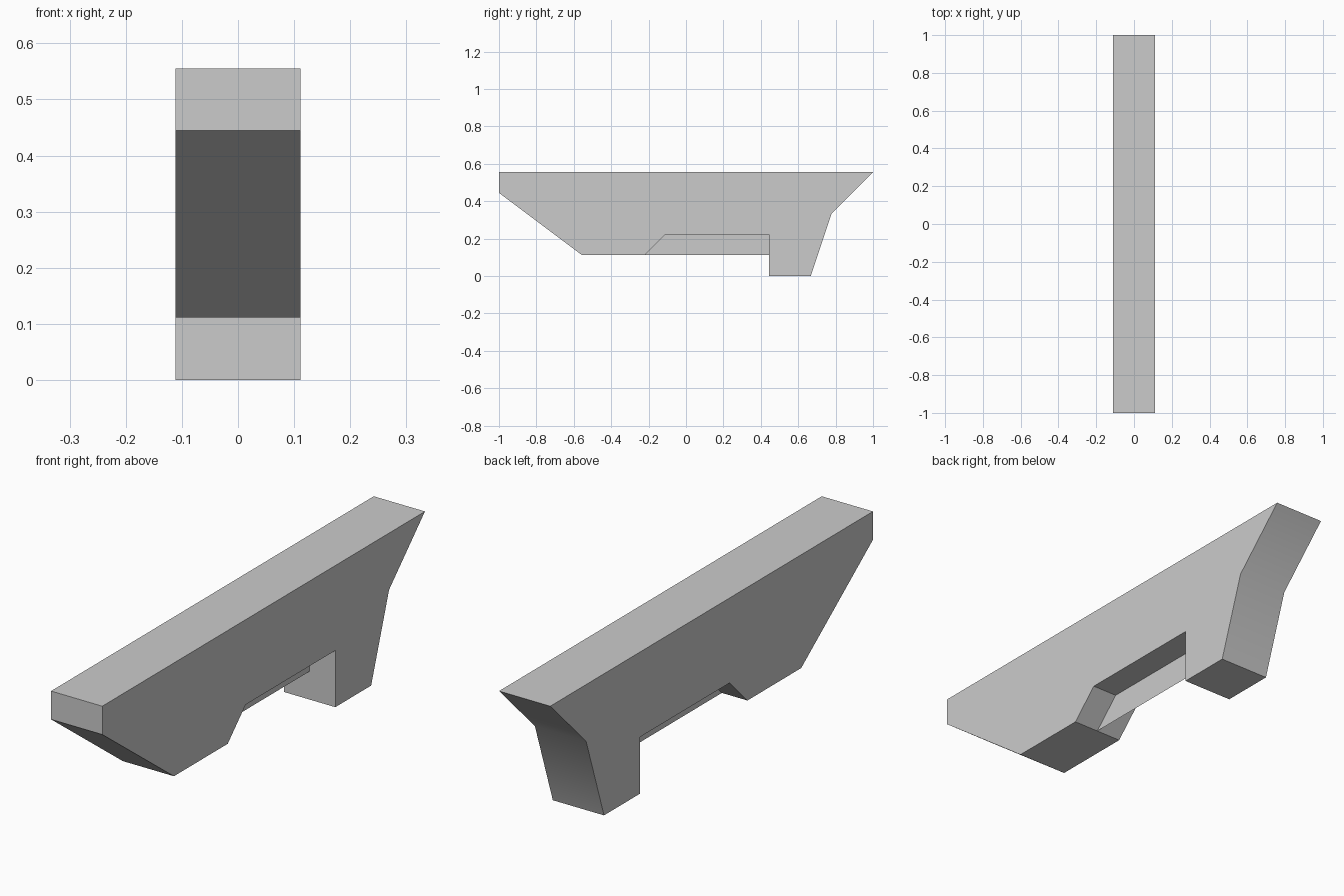
import bpy
import bmesh
from math import radians
from mathutils import Vector

cube = bpy.data.objects.get("Cube")
if cube:
    bpy.data.objects.remove(cube, do_unlink=True)

# One plain grey for everything
grey = bpy.data.materials.new("light_grey")
grey.use_nodes = True
colour = (0.6, 0.6, 0.6, 1)
grey.diffuse_color = colour
grey.node_tree.nodes["Principled BSDF"].inputs["Base Color"].default_value = colour

U = 1 / 9  # the design's grid step


def profile_part(name, profile, x, width=0):
    """Side profile (y, z in grid steps), placed at x and extruded by width."""
    bm = bmesh.new()
    face = bm.faces.new([bm.verts.new((x, y * U, z * U)) for y, z in profile])
    if width:
        geom = bmesh.ops.extrude_face_region(bm, geom=[face], use_keep_orig=True)["geom"]
        moved = [v for v in geom if isinstance(v, bmesh.types.BMVert)]
        bmesh.ops.translate(bm, verts=moved, vec=Vector((width, 0, 0)))
        bmesh.ops.recalc_face_normals(bm, faces=bm.faces)
    mesh = bpy.data.meshes.new(name)
    bm.to_mesh(mesh)
    bm.free()
    mesh.materials.append(grey)
    obj = bpy.data.objects.new(name, mesh)
    bpy.context.collection.objects.link(obj)
    return obj


# Main body: flat top, sloped nose, underside notch, rear foot
body = profile_part("body", [
    (-9, 5), (-9, 4), (-5, 1), (-2, 1), (-1, 2), (4, 2),
    (4, 0), (6, 0), (7, 3), (9, 5)], -U, 2 * U)

# Thin centre web filling the notch
profile_part("notch_web", [(-2, 1), (4, 1), (4, 2), (-1, 2)], 0)

# Soften only the shallow bend on the rear
bpy.ops.object.select_all(action='DESELECT')
body.select_set(True)
bpy.context.view_layer.objects.active = body
bpy.ops.object.shade_smooth_by_angle(angle=radians(30))
